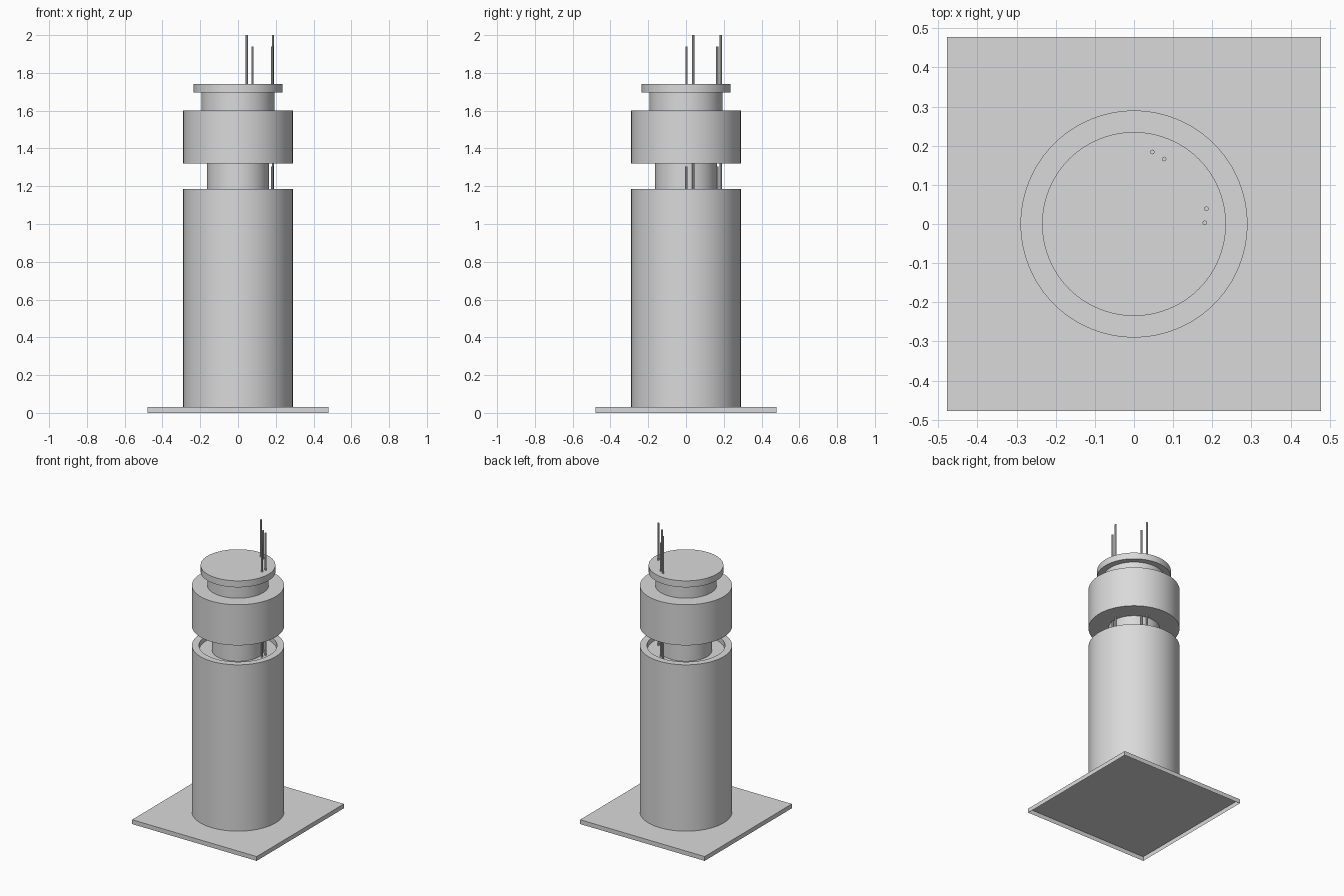
import bpy
import bmesh
import math

default = bpy.data.objects.get("Cube")
if default:
    bpy.data.objects.remove(default, do_unlink=True)

# Single plain grey
grey = bpy.data.materials.new("plain_grey")
grey.use_nodes = True
colour = (0.7, 0.7, 0.7, 1)
grey.diffuse_color = colour
grey.node_tree.nodes["Principled BSDF"].inputs["Base Color"].default_value = colour


def finish(name):
    obj = bpy.context.object
    obj.name = name
    obj.data.materials.append(grey)
    return obj


def cylinder(name, radius, bottom, top, x=0, y=0, sides=96):
    bpy.ops.mesh.primitive_cylinder_add(
        vertices=sides, radius=radius, depth=top - bottom,
        location=(x, y, (bottom + top) / 2))
    finish(name)
    bpy.ops.object.shade_smooth_by_angle(angle=math.radians(30))


def lathe(name, profile, sides=96):
    """Revolve a closed (radius, height) outline around the z axis."""
    verts = [(r * math.cos(a), r * math.sin(a), z)
             for a in (math.tau * i / sides for i in range(sides))
             for r, z in profile]
    n = len(profile)
    faces = []
    for i in range(sides):
        here, there = i * n, (i + 1) % sides * n
        for j in range(n):
            k = (j + 1) % n
            faces.append((here + j, here + k, there + k, there + j)[::-1])
    mesh = bpy.data.meshes.new(name)
    mesh.from_pydata(verts, [], faces)
    obj = bpy.data.objects.new(name, mesh)
    bpy.context.collection.objects.link(obj)
    bpy.ops.object.select_all(action='DESELECT')
    obj.select_set(True)
    bpy.context.view_layer.objects.active = obj
    finish(name)
    bpy.ops.object.shade_smooth_by_angle(angle=math.radians(30))


# Square base plate, a shallow tray open underneath
bpy.ops.mesh.primitive_cube_add(size=1, location=(0, 0, 0.015))
base = finish("base_plate")
base.scale = (0.956, 0.956, 0.03)
bm = bmesh.new()
bm.from_mesh(base.data)
underside = [f for f in bm.faces if f.normal.z < -0.9]
bmesh.ops.delete(bm, geom=underside, context='FACES_ONLY')
bm.to_mesh(base.data)
bm.free()

# Lower body: a sleeve with a raised rim around a recessed floor
lathe("body_sleeve", [(0.29, 0.031), (0.29, 1.185), (0.245, 1.185), (0.245, 0.031)])
cylinder("body_filling", 0.245, 0.031, 1.15)

# Stacked upper parts
cylinder("core", 0.163, 1.15, 1.32)
cylinder("upper_drum", 0.29, 1.32, 1.602)
cylinder("neck", 0.193, 1.602, 1.697)
cylinder("cap", 0.235, 1.697, 1.742)

# Two pairs of thin rods, repeated above the cap and in the gap
rods = [("back_long", 0.047, 0.184, 0), ("back_short", 0.077, 0.166, 0.06),
        ("side_long", 0.185, 0.039, 0), ("side_short", 0.181, 0.003, 0.06)]
for label, x, y, drop in rods:
    cylinder("antenna_" + label, 0.006, 1.72, 2 - drop, x, y, 8)
    cylinder("gap_rod_" + label, 0.006, 1.14, 1.365 - drop, x, y, 8)
